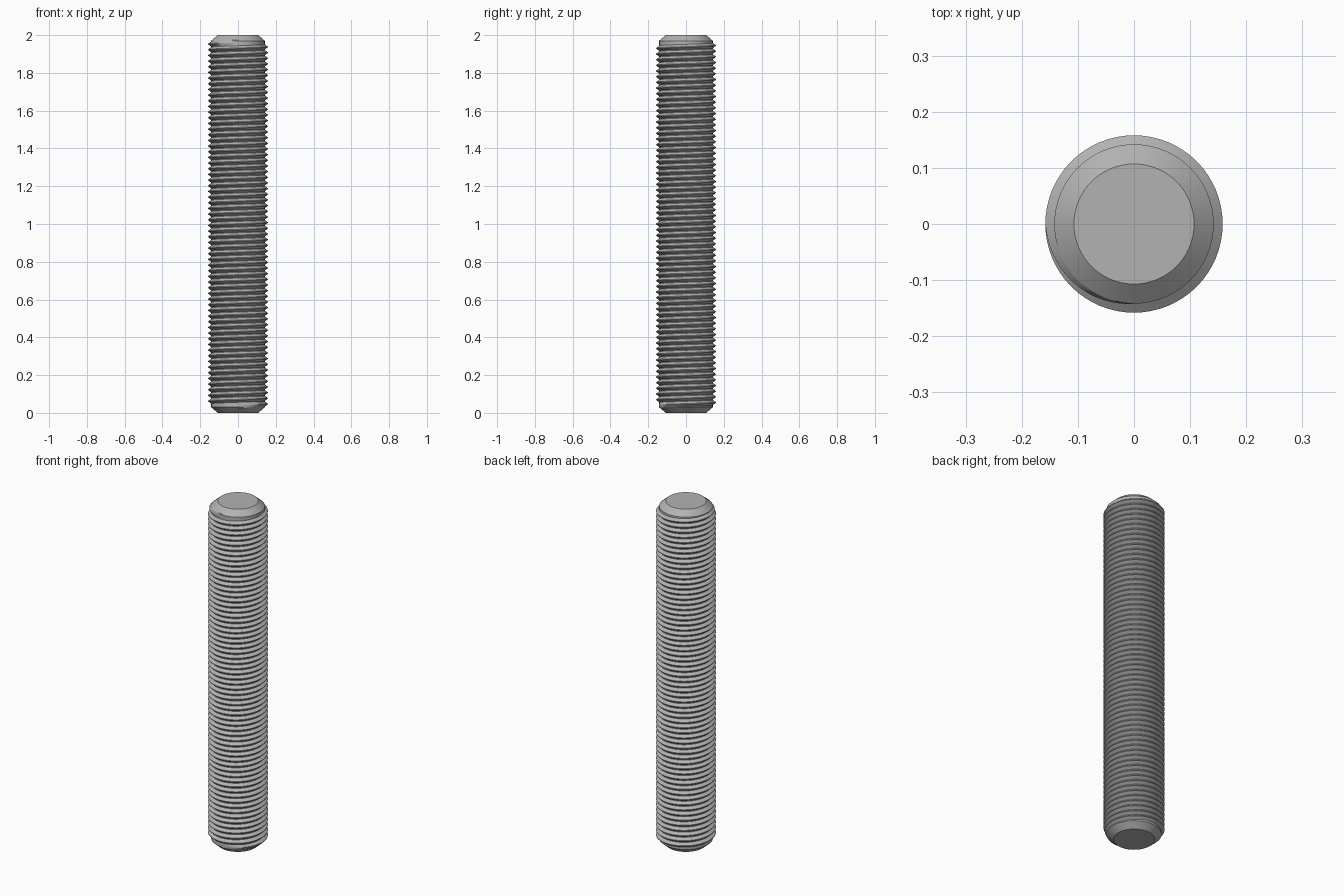
import bpy, bmesh, math

if "Cube" in bpy.data.objects:
    bpy.data.objects.remove(bpy.data.objects["Cube"])

SEG = 64                      # sides of the rod
CORE, CREST = 0.142, 0.158    # root and crest radius
CAP, BEVEL = 0.107, 0.03      # end face radius and chamfer height
PITCH = 0.03
START, END = 0.04, 1.96       # centre line of the thread

steel = bpy.data.materials.new("steel grey")
steel.use_nodes = True
colour = (0.45, 0.45, 0.45, 1)
steel.diffuse_color = colour
steel.node_tree.nodes["Principled BSDF"].inputs["Base Color"].default_value = colour


def finish(bm, name, angle):
    bmesh.ops.recalc_face_normals(bm, faces=bm.faces)
    mesh = bpy.data.meshes.new(name)
    bm.to_mesh(mesh)
    bm.free()
    mesh.materials.append(steel)
    ob = bpy.data.objects.new(name, mesh)
    bpy.context.collection.objects.link(ob)
    bpy.ops.object.select_all(action="DESELECT")
    ob.select_set(True)
    bpy.context.view_layer.objects.active = ob
    bpy.ops.object.shade_smooth_by_angle(angle=math.radians(angle))
    return ob


def point(radius, angle, z):
    return (radius * math.cos(angle), radius * math.sin(angle), z)


def bridge(bm, a, b, closed):
    n = len(a)
    for i in range(n if closed else n - 1):
        j = (i + 1) % n
        bm.faces.new((a[i], a[j], b[j], b[i]))


# chamfered core
bm = bmesh.new()
profile = [(CAP, 0), (CORE, BEVEL), (CORE, 2 - BEVEL), (CAP, 2)]
rings = [[bm.verts.new(point(r, math.tau * i / SEG, z)) for i in range(SEG)]
         for r, z in profile]
for low, high in zip(rings, rings[1:]):
    bridge(bm, low, high, True)
bm.faces.new(rings[0])
bm.faces.new(rings[-1])
finish(bm, "rod_core", 30)

# right-handed helical thread, fading out over a quarter turn at each end
bm = bmesh.new()
steps = round((END - START) / PITCH * SEG)
phase = -math.pi / 2 - math.tau * steps / SEG
fade = SEG / 4
sections = []
for i in range(steps + 1):
    grow = min(1, i / fade, (steps - i) / fade)
    angle = phase + math.tau * i / SEG
    z = START + PITCH * i / SEG
    root, crest = CORE - 0.001, CORE + (CREST - CORE) * grow
    half, tip = PITCH * 0.48, PITCH * 0.06
    shape = [(root, -half), (crest, -tip), (crest, tip), (root, half)]
    sections.append([bm.verts.new(point(r, angle, z + dz)) for r, dz in shape])
for a, b in zip(sections, sections[1:]):
    bridge(bm, a, b, True)
bm.faces.new(sections[0])
bm.faces.new(sections[-1])
finish(bm, "thread", 30)
